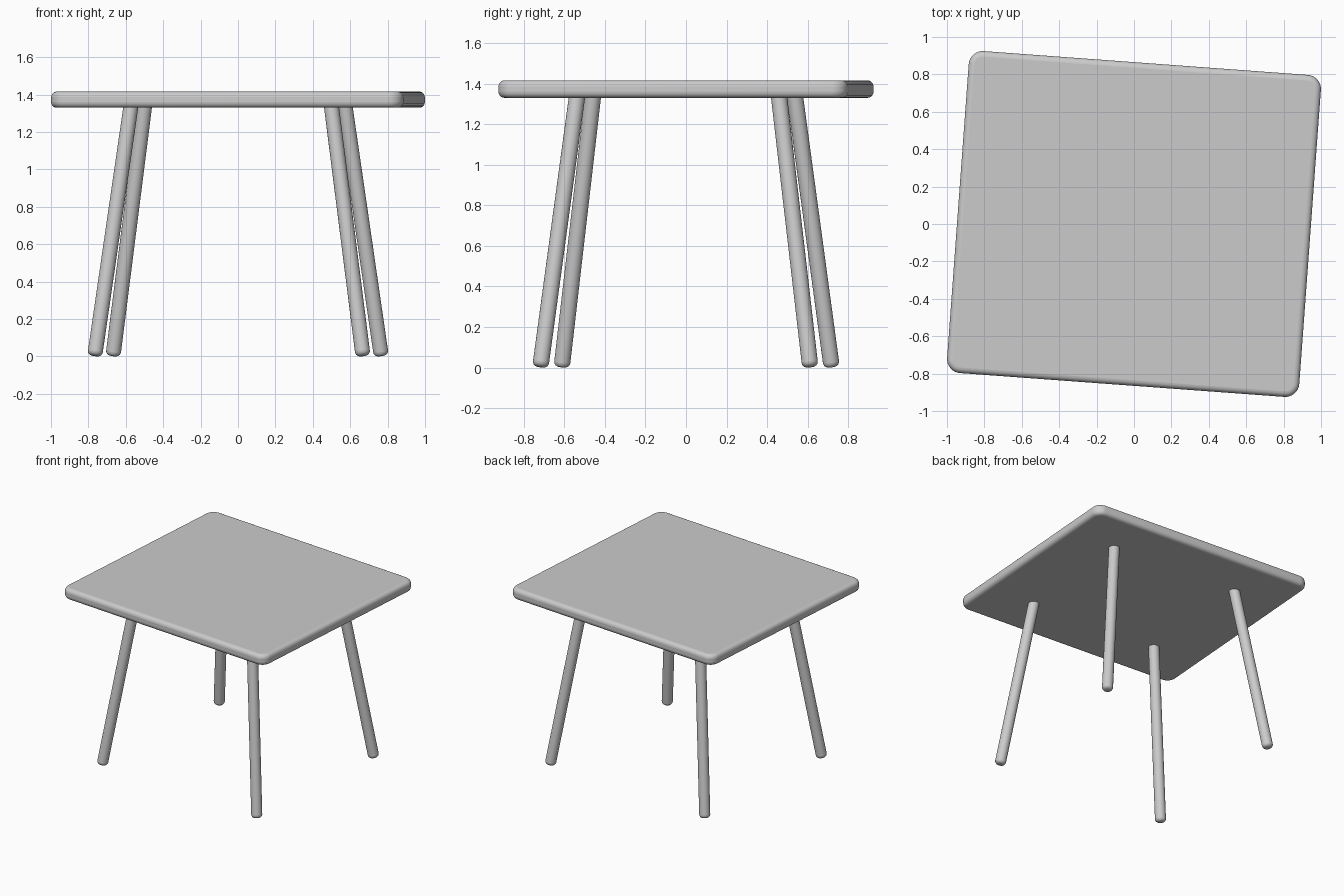
import bpy, bmesh, math
from mathutils import Vector, Matrix

if "Cube" in bpy.data.objects:
    bpy.data.objects.remove(bpy.data.objects["Cube"])

TURN = Matrix.Rotation(math.radians(-4.2), 4, 'Z')   # whole table is slightly turned
HALF_X, HALF_Y = 0.944, 0.863
Z_LOW, Z_HIGH = 1.33, 1.416


def finish(name, bm, bevel, segments):
    """Turn a bmesh into a smooth object with rounded rims."""
    mesh = bpy.data.meshes.new(name)
    bm.to_mesh(mesh)
    bm.free()
    obj = bpy.data.objects.new(name, mesh)
    bpy.context.collection.objects.link(obj)
    mod = obj.modifiers.new("rounding", 'BEVEL')
    mod.width = bevel
    mod.segments = segments
    mod.limit_method = 'ANGLE'
    mod.angle_limit = math.radians(40)
    bpy.ops.object.select_all(action='DESELECT')
    obj.select_set(True)
    bpy.context.view_layer.objects.active = obj
    bpy.ops.object.shade_smooth_by_angle(angle=math.radians(40))
    return obj


# table top: slab with rounded corners, then rounded rims
bm = bmesh.new()
bmesh.ops.create_cube(bm, size=1)
bmesh.ops.scale(bm, vec=(2 * HALF_X, 2 * HALF_Y, Z_HIGH - Z_LOW), verts=bm.verts)
upright = [e for e in bm.edges
           if abs(e.verts[0].co.z - e.verts[1].co.z) > 0.01]
bmesh.ops.bevel(bm, geom=upright, offset=0.075, segments=8, profile=0.5, affect='EDGES')
top = finish("table_top", bm, 0.03, 5)
top.matrix_world = TURN @ Matrix.Translation((0, 0, (Z_LOW + Z_HIGH) / 2))


# legs: splayed round rods with rounded feet, ending inside the slab
def leg(name, sx, sy):
    foot = Vector((sx * 0.719, sy * 0.667, 0.003))
    head = Vector((sx * 0.533, sy * 0.495, 1.37))
    axis = head - foot
    bm = bmesh.new()
    bmesh.ops.create_cone(bm, cap_ends=True, segments=32,
                          radius1=0.04, radius2=0.04, depth=axis.length)
    obj = finish(name, bm, 0.025, 5)
    aim = axis.to_track_quat('Z', 'Y').to_matrix().to_4x4()
    obj.matrix_world = TURN @ Matrix.Translation((foot + head) / 2) @ aim


for y_name, sy in (("front", -1), ("back", 1)):
    for x_name, sx in (("left", -1), ("right", 1)):
        leg(f"{y_name}_{x_name}_leg", sx, sy)
